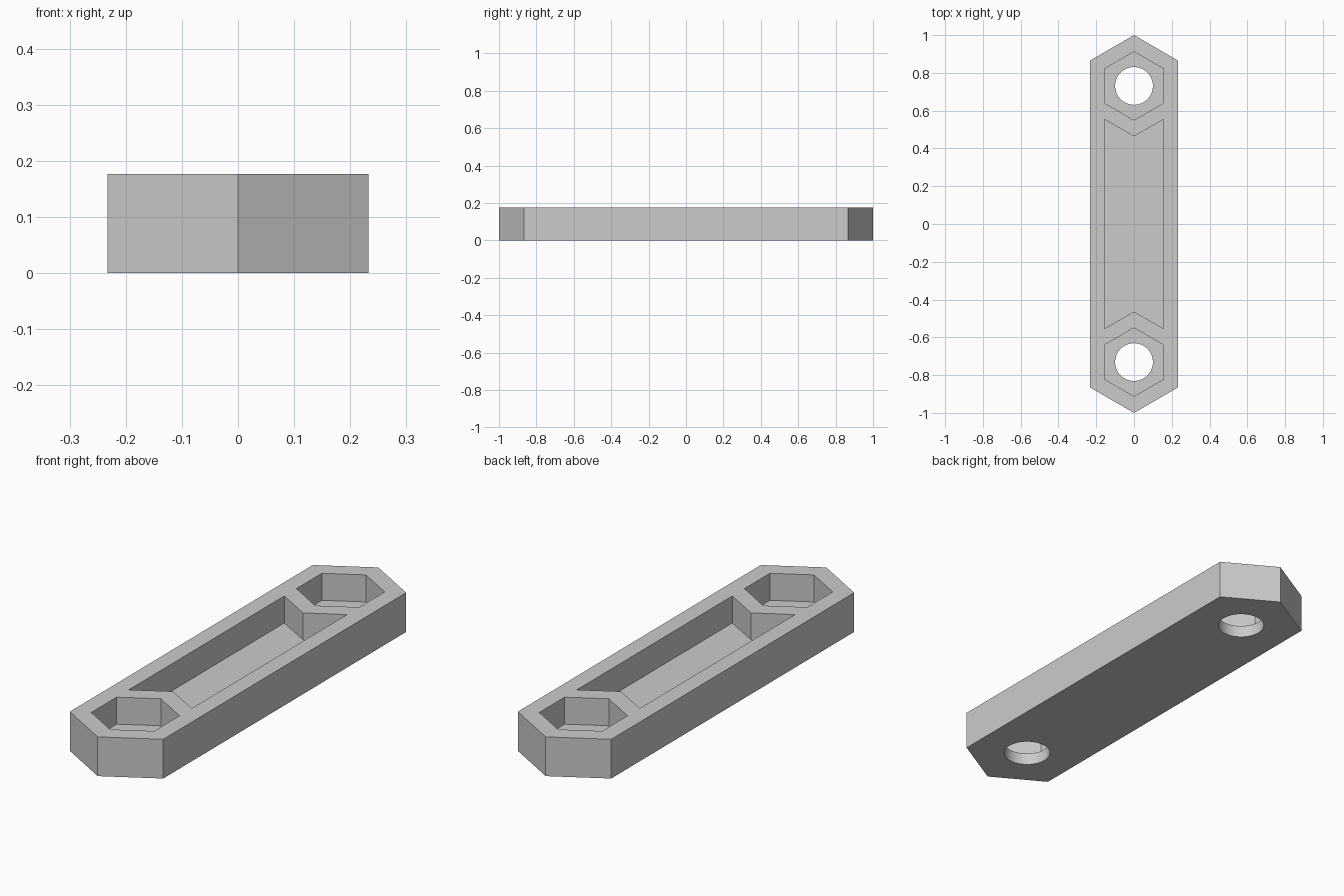
import bpy
import math
from math import sin, cos, pi

cube = bpy.data.objects.get("Cube")
if cube:
    bpy.data.objects.remove(cube, do_unlink=True)

HEIGHT, FLOOR = 0.177, 0.055
CENTRE = 0.731           # distance of each hole from the middle
OUTER, POCKET = 0.269, 0.181   # corner radii of the hexagons
HOLE = 0.1

grey = bpy.data.materials.new("light_grey")
grey.use_nodes = True
grey.diffuse_color = (0.6, 0.6, 0.6, 1)
grey.node_tree.nodes["Principled BSDF"].inputs["Base Color"].default_value = (0.6, 0.6, 0.6, 1)


def ring(radius, sides, y):
    """Regular polygon with a corner on +y, counter-clockwise."""
    return [(radius * cos(pi / 2 + 2 * pi * i / sides),
             y + radius * sin(pi / 2 + 2 * pi * i / sides)) for i in range(sides)]


def prism(name, outline, z0, z1):
    """Upright solid with the given plan outline."""
    n = len(outline)
    verts = [(x, y, z) for z in (z0, z1) for x, y in outline]
    faces = [tuple(reversed(range(n))), tuple(range(n, 2 * n))]
    faces += [(i, (i + 1) % n, n + (i + 1) % n, n + i) for i in range(n)]
    mesh = bpy.data.meshes.new(name)
    mesh.from_pydata(verts, [], faces)
    mesh.materials.append(grey)
    obj = bpy.data.objects.new(name, mesh)
    bpy.context.collection.objects.link(obj)
    return obj


# Bar with pointed ends
side, shoulder = OUTER * cos(pi / 6), CENTRE + OUTER / 2
bar = prism("link_bar", [(side, -shoulder), (side, shoulder), (0, 1),
                         (-side, shoulder), (-side, -shoulder), (0, -1)], 0, HEIGHT)

# Recess between the pockets, its ends notched parallel to the hexagons
w, corner, notch = POCKET * cos(pi / 6), 0.554, 0.464
cutters = [prism("recess_cutter", [(w, -corner), (w, corner), (0, notch),
                                   (-w, corner), (-w, -corner), (0, -notch)],
                 FLOOR, HEIGHT + 0.1)]

# Hexagonal pocket and round through hole at each end
for end, y in (("front", -CENTRE), ("back", CENTRE)):
    cutters.append(prism(end + "_pocket_cutter", ring(POCKET, 6, y), FLOOR, HEIGHT + 0.1))
    cutters.append(prism(end + "_hole_cutter", ring(HOLE, 64, y), -0.1, HEIGHT + 0.05))

bpy.ops.object.select_all(action="DESELECT")
bar.select_set(True)
bpy.context.view_layer.objects.active = bar
for cutter in cutters:
    cutter.hide_render = True
    mod = bar.modifiers.new(cutter.name, "BOOLEAN")
    mod.operation = "DIFFERENCE"
    mod.solver = "EXACT"
    mod.object = cutter
    bpy.ops.object.modifier_apply(modifier=mod.name)
for cutter in cutters:
    bpy.data.objects.remove(cutter, do_unlink=True)

# Smooth hole walls, crisp edges elsewhere
bpy.ops.object.shade_smooth_by_angle(angle=math.radians(30))
